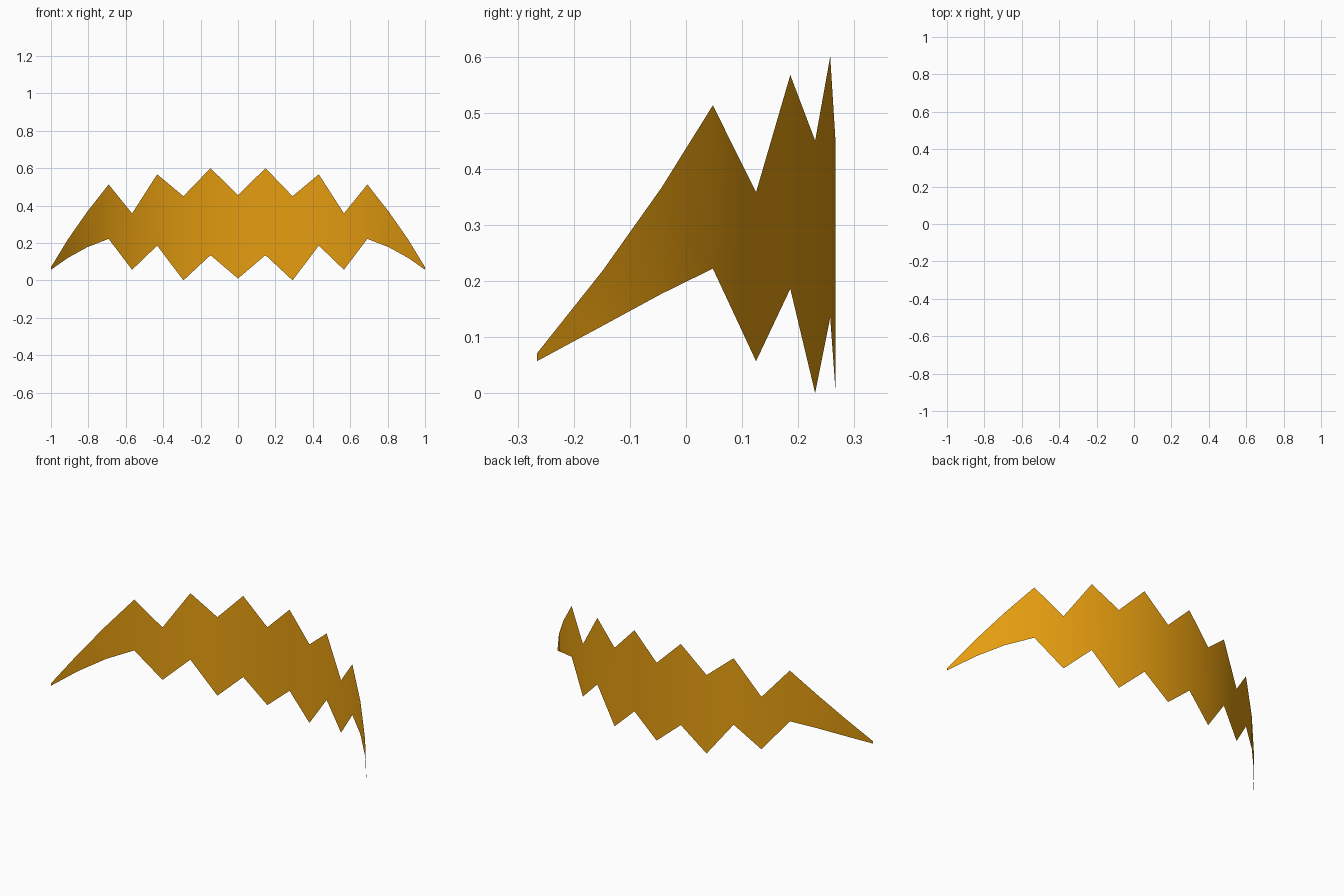
import bpy, bmesh, math

if "Cube" in bpy.data.objects:
    bpy.data.objects.remove(bpy.data.objects["Cube"])

# gold material
gold = bpy.data.materials.new("gold")
gold.diffuse_color = (0.78, 0.335, 0.005, 1)
gold.use_nodes = True
gold.node_tree.nodes["Principled BSDF"].inputs["Base Color"].default_value = gold.diffuse_color

# half outline (bottom, top) at each 7 degree step from the middle to the tip
half = [(0.01, 0.456), (0.135, 0.60), (0.0, 0.45), (0.186, 0.567), (0.057, 0.358),
        (0.222, 0.513), (0.177, 0.366), (0.12, 0.218), (0.057, 0.071)]
radius, step, y_back = 1.206, math.radians(7), 0.266

# curved zigzag band: a single open sheet, mirrored about x = 0
bm = bmesh.new()
columns = []
for i in range(-8, 9):
    low, high = half[abs(i)]
    x = radius * math.sin(i * step)
    y = y_back - radius * (1 - math.cos(i * step))
    columns.append((bm.verts.new((x, y, low)), bm.verts.new((x, y, high))))
for a, b in zip(columns, columns[1:]):
    bm.faces.new((a[0], b[0], b[1], a[1])).smooth = True

mesh = bpy.data.meshes.new("zigzag_band")
bm.to_mesh(mesh)
bm.free()
mesh.materials.append(gold)
band = bpy.data.objects.new("zigzag_band", mesh)
bpy.context.collection.objects.link(band)
